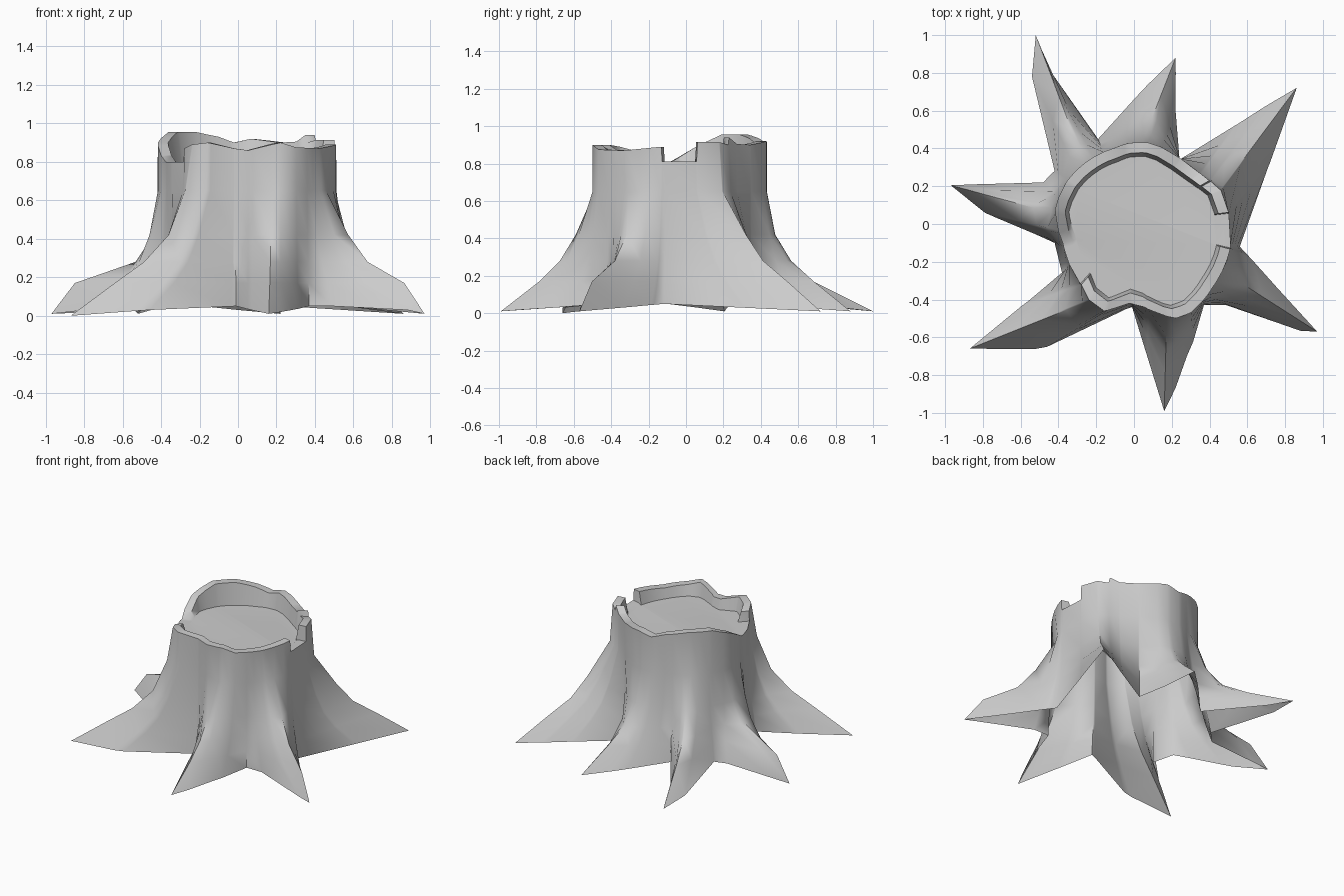
import bpy, bmesh, math
from mathutils import Vector

if "Cube" in bpy.data.objects:
    bpy.data.objects.remove(bpy.data.objects["Cube"])

# Splintered rim: angle, radius, height (paired angles make vertical breaks)
RIM = [(-14, .525, .81), (6.4, .505, .81), (7, .505, .915), (21, .494, .915), (29, .465, .90),
       (30, .46, .94), (38, .44, .905), (54, .425, .90), (80, .437, .92), (93, .43, .90),
       (106, .415, .93), (127, .414, .955), (149, .422, .955), (169, .425, .90),
       (187, .40, .83), (195, .39, .80), (209, .40, .80), (228, .425, .80),
       (229, .425, .87), (239, .466, .89), (251, .487, .90), (267, .42, .87),
       (277, .443, .86), (294, .546, .90), (303, .558, .875), (322, .534, .87),
       (345.4, .526, .89), (346, .525, .81)]
CAP_Z = .80
LEVELS = [.65, .42, .28, .17]

# Valleys between roots: trunk angle, ground x, ground y
VALLEYS = [(-12, .56, -.12), (55, .24, .34), (113, -.19, .45), (146, -.42, .28),
           (212, -.38, -.26), (268, -.01, -.44), (311, .37, -.43)]
# Outward share of a flank at each level, for points near the middle or near the tip
MID, FAR = (.01, .20, .37, .60), (0, .15, .29, .53)
VALLEY = (0, .2, .45, .75)
# Roots: ground flank, its shares, tip, ridge shares, ground flank, its shares
ROOTS = [((.71, .30), MID, (.86, .72), (.03, .26, .43, .67), (.55, .53), MID),
         ((.22, .60), MID, (.22, .88), (0, .10, .29, .56), (0, .66), MID),
         ((-.45, .82), FAR, (-.52, 1.0), (0, .11, .27, .53), (-.54, .78), FAR),
         ((-.48, .22), MID, (-.97, .205), (0, .04, .21, .78), (-.79, .06), FAR),
         ((-.55, -.40), MID, (-.87, -.66), (.06, .20, .40, .64), (-.46, -.65), MID),
         ((.07, -.70), MID, (.16, -.99), (0, .20, .37, .59), (.28, -.70), MID),
         ((.88, -.565), FAR, (.97, -.57), (-.02, .21, .41, .79), (.76, -.34), MID)]
# Second valley points where two roots stand further apart
EXTRA = [(199, (-.42, -.10)), (316, (.49, -.43))]


def lerp_table(table, a):
    """Linear lookup in rows whose first entry is an increasing angle."""
    for p, q in zip(table, table[1:]):
        if p[0] <= a <= q[0]:
            f = (a - p[0]) / (q[0] - p[0])
            return [u + (v - u) * f for u, v in zip(p[1:], q[1:])]


def polar(a, r):
    return Vector((r * math.cos(math.radians(a)), r * math.sin(math.radians(a))))


rim_loop = RIM + [(RIM[0][0] + 360,) + RIM[0][1:]]


def control(a, ground, shares, z):
    """One guide column: angle, then x, y offsets from the trunk going down."""
    b = (a + 14) % 360 - 14
    base = polar(a, lerp_table(rim_loop, b)[0])
    row = [a]
    for s in shares + (1,):
        row += list((Vector(ground) - base) * s)
    return row + [z]


# Guide columns: valley, flank, ridge, flank for each root
guides = [control(a, ground, VALLEY, .05) for a, ground in EXTRA]
for i, (f1, s1, tip, ridge, f2, s2) in enumerate(ROOTS):
    a, gx, gy = VALLEYS[i]
    b = VALLEYS[i + 1][0] if i < 6 else 348
    end = 199 if i == 3 else b
    start = 316 if i == 6 else a
    guides += [control(a, (gx, gy), VALLEY, .05),
               control(start + (end - start) * .27, f1, s1, .03),
               control((start + end) / 2, tip, ridge, 0 if i == 4 else .01),
               control(start + (end - start) * .73, f2, s2, .03)]
guides.sort()
guides = ([[guides[-1][0] - 360] + guides[-1][1:]] + guides
          + [[guides[0][0] + 360] + guides[0][1:]])

# Stump shell: outer wall with roots, rim, leaning inner wall and sawn top
angles = sorted({r[0] for r in RIM} | {g[0] for g in guides if -14 < g[0] < 346})
bm = bmesh.new()
columns = []
for a in angles:
    radius, top = lerp_table(rim_loop, a)
    g = lerp_table(guides, a)
    base = polar(a, radius)
    pts = [(*polar(a, radius - .075), CAP_Z), (*polar(a, radius - .055), top), (*base, top)]
    for k, z in enumerate(LEVELS + [g[-1]]):
        pts.append((base.x + g[2 * k], base.y + g[2 * k + 1], z))
    columns.append([bm.verts.new(p) for p in pts])
for c, d in zip(columns, columns[1:] + columns[:1]):
    for k in range(len(c) - 1):
        bm.faces.new((c[k], c[k + 1], d[k + 1], d[k]))
bm.faces.new([c[0] for c in columns])
bmesh.ops.recalc_face_normals(bm, faces=bm.faces)
cap = max(bm.faces, key=lambda f: len(f.verts))
if cap.normal.z < 0:
    bmesh.ops.reverse_faces(bm, faces=bm.faces)

mesh = bpy.data.meshes.new("tree_stump")
bm.to_mesh(mesh)
bm.free()
stump = bpy.data.objects.new("tree_stump", mesh)
bpy.context.collection.objects.link(stump)
wood = bpy.data.materials.new("weathered_grey_wood")
wood.diffuse_color = (.6, .6, .6, 1)
wood.use_nodes = True
wood.node_tree.nodes["Principled BSDF"].inputs["Base Color"].default_value = wood.diffuse_color
mesh.materials.append(wood)

bpy.context.view_layer.objects.active = stump
stump.select_set(True)
bpy.ops.object.shade_smooth_by_angle(angle=math.radians(60))
